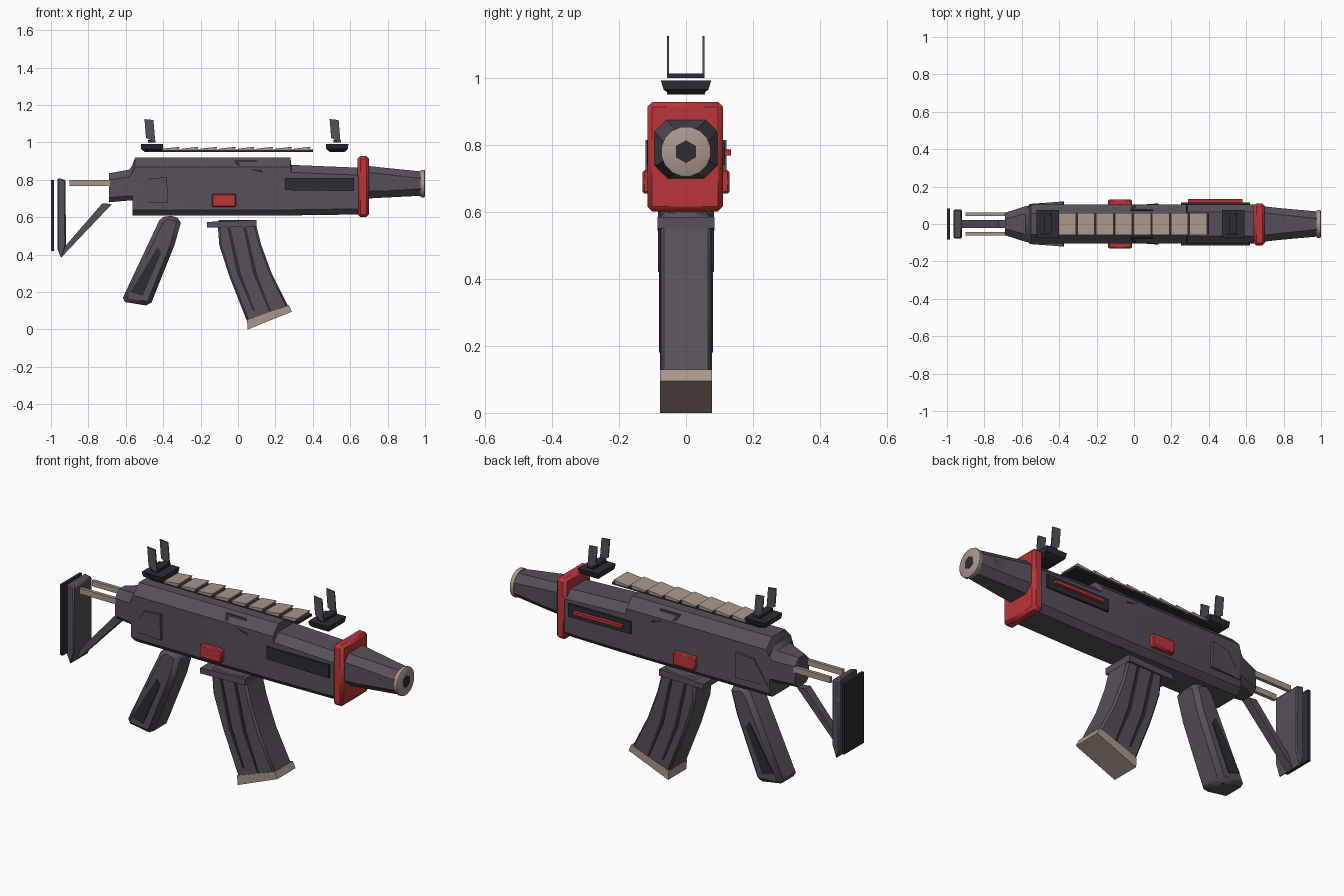
import bpy, bmesh, math

if "Cube" in bpy.data.objects:
    bpy.data.objects.remove(bpy.data.objects["Cube"], do_unlink=True)


def material(name, r, g, b):
    m = bpy.data.materials.new(name)
    m.use_nodes = True
    m.diffuse_color = (r, g, b, 1)
    node = next(n for n in m.node_tree.nodes if n.type == 'BSDF_PRINCIPLED')
    node.inputs["Base Color"].default_value = (r, g, b, 1)
    node.inputs["Roughness"].default_value = 0.7
    return m


GREY = material("plum_grey", 0.095, 0.08, 0.1)
DARK = material("dark_slate", 0.025, 0.025, 0.032)
RED = material("red", 0.5, 0.035, 0.042)
TAN = material("tan", 0.4, 0.31, 0.265)


def finish(name, bm, mat, bevel=0):
    bmesh.ops.recalc_face_normals(bm, faces=bm.faces)
    mesh = bpy.data.meshes.new(name)
    bm.to_mesh(mesh)
    bm.free()
    mesh.materials.append(mat)
    ob = bpy.data.objects.new(name, mesh)
    bpy.context.scene.collection.objects.link(ob)
    if bevel:
        mod = ob.modifiers.new("bevel", 'BEVEL')
        mod.width = bevel
        mod.segments = 1
    bpy.ops.object.select_all(action='DESELECT')
    ob.select_set(True)
    bpy.context.view_layer.objects.active = ob
    bpy.ops.object.shade_smooth_by_angle(angle=math.radians(35))
    return ob


def skin(bm, rings):
    """Join rings of equal length into a closed solid."""
    vs = [[bm.verts.new(p) for p in ring] for ring in rings]
    n = len(vs[0])
    for a, b in zip(vs, vs[1:]):
        for i in range(n):
            bm.faces.new((a[i], a[(i + 1) % n], b[(i + 1) % n], b[i]))
    bm.faces.new(vs[0])
    bm.faces.new(vs[-1])


def prism(name, outline, y0, y1, mat, bevel=0):
    """Side outline in x, z swept over y; y0 and y1 may depend on (x, z)."""
    at = lambda y, p: y(*p) if callable(y) else y
    bm = bmesh.new()
    skin(bm, [[(x, at(y, (x, z)), z) for x, z in outline] for y in (y0, y1)])
    return finish(name, bm, mat, bevel)


def box(name, x0, x1, y0, y1, z0, z1, mat, bevel=0):
    return prism(name, [(x0, z0), (x1, z0), (x1, z1), (x0, z1)], y0, y1, mat, bevel)


def loft(name, stations, mat):
    """Eight-sided sections: x, low z, high z, half width, low and high chamfer."""
    bm = bmesh.new()
    skin(bm, [[(x, -w + c, lo), (x, w - c, lo), (x, w, lo + c), (x, w, hi - d),
               (x, w - d, hi), (x, -w + d, hi), (x, -w, hi - d), (x, -w, lo + c)]
              for x, lo, hi, w, c, d in stations])
    return finish(name, bm, mat)


def tube(name, profile, z, mat, sides=16):
    """Turned part along x from (x, radius) pairs."""
    bm = bmesh.new()
    turn = [2 * math.pi * (i + 0.5) / sides for i in range(sides)]
    skin(bm, [[(x, r * math.cos(a), z + r * math.sin(a)) for a in turn] for x, r in profile])
    return finish(name, bm, mat)


# Main housing, rear cap and barrel shroud
loft("body", [(-0.565, 0.61, 0.88, 0.1, 0.03, 0.045), (-0.55, 0.61, 0.92, 0.105, 0.03, 0.05),
              (0.28, 0.61, 0.92, 0.105, 0.03, 0.05), (0.285, 0.61, 0.88, 0.105, 0.03, 0.04),
              (0.65, 0.615, 0.865, 0.105, 0.03, 0.04)], GREY)
loft("rear_cap", [(-0.69, 0.68, 0.835, 0.06, 0.025, 0.035),
                  (-0.58, 0.69, 0.855, 0.095, 0.025, 0.04),
                  (-0.55, 0.69, 0.9, 0.1, 0.025, 0.04)], GREY)
loft("barrel_shroud", [(0.69, 0.7, 0.875, 0.095, 0.04, 0.035),
                       (0.78, 0.705, 0.865, 0.085, 0.035, 0.035),
                       (0.98, 0.715, 0.845, 0.067, 0.038, 0.038)], GREY)
box("front_collar", 0.64, 0.7, -0.115, 0.11, 0.602, 0.928, RED, 0.014)
tube("muzzle_ring", [(0.976, 0.072), (0.982, 0.075), (0.996, 0.075), (1.0, 0.068)], 0.78, TAN)
tube("muzzle_bore", [(0.99, 0.034), (1.001, 0.034)], 0.78, DARK, 6)

# Details repeated on both flanks
for side, s in (("right", -1), ("left", 1)):
    def flank(name, outline, inner, outer, mat, bevel=0):
        out = (lambda x, z: s * outer(x, z)) if callable(outer) else s * outer
        return prism(side + "_" + name, outline, s * inner, out, mat, bevel)

    flank("button", [(-0.14, 0.655), (-0.01, 0.655), (-0.01, 0.725), (-0.14, 0.725)],
          0.09, 0.13, RED, 0.006)
    flank("vent_panel", [(0.25, 0.745), (0.62, 0.74), (0.62, 0.81), (0.25, 0.81)],
          0.095, 0.116, DARK)
    flank("rear_wedge", [(-0.56, 0.68), (-0.48, 0.805), (-0.38, 0.815), (-0.375, 0.68)],
          0.08, lambda x, z: 0.107 + 0.075 * (x + 0.56), GREY)
    flank("top_port", [(-0.02, 0.905), (0.1, 0.905), (0.13, 0.84), (-0.01, 0.88)],
          0.05, lambda x, z: 0.11 - max(0, z - 0.87), DARK)
    flank("shroud_mark", [(0.83, 0.76), (0.91, 0.765), (0.91, 0.8), (0.85, 0.81)],
          0.04, lambda x, z: 0.085 - 0.09 * (x - 0.78), DARK)
    flank("grip_panel", [(-0.43, 0.44), (-0.41, 0.41), (-0.51, 0.18), (-0.575, 0.2)],
          0.05, 0.08, DARK)
    for k, dx in enumerate((-0.01, 0.075)):
        flank("magazine_groove_%d" % k,
              [(dx - 0.05, 0.56), (dx - 0.035, 0.56), (dx + 0.025, 0.3), (dx + 0.1, 0.1),
               (dx + 0.09, 0.1), (dx + 0.005, 0.3)], 0.06, 0.078, DARK)
    box(side + "_stock_rod", -0.9, -0.66, s * 0.053 - 0.009, s * 0.053 + 0.009,
        0.768, 0.798, TAN)

prism("vent_stripe", [(0.29, 0.772), (0.58, 0.768), (0.58, 0.784), (0.29, 0.787)],
      0.1, 0.134, RED)

# Pistol grip
prism("grip", [(-0.42, 0.585), (-0.38, 0.615), (-0.3, 0.59), (-0.34, 0.45),
               (-0.47, 0.125), (-0.625, 0.15)], -0.075, 0.075, GREY, 0.022)

# Curved magazine with its lip and foot
prism("magazine", [(-0.11, 0.585), (0.09, 0.585), (0.125, 0.45), (0.18, 0.3), (0.27, 0.12),
                   (0.05, 0.04), (-0.045, 0.28), (-0.1, 0.45)], -0.075, 0.075, GREY, 0.01)
prism("magazine_lip", [(-0.165, 0.575), (0.1, 0.585), (0.1, 0.55), (-0.165, 0.545)],
      -0.085, 0.085, GREY)
prism("magazine_foot", [(0.052, 0.0), (0.288, 0.095), (0.272, 0.13), (0.048, 0.05)],
      -0.077, 0.077, TAN)

# Top rail with slanted teeth
box("rail_base", -0.48, 0.4, -0.056, 0.056, 0.95, 0.962, DARK)
for i in range(8):
    x = -0.395 + i * 0.1
    prism("rail_tooth_%d" % i, [(x, 0.96), (x + 0.075, 0.96), (x + 0.085, 0.977), (x - 0.005, 0.967)],
          -0.058, 0.058, TAN)

# Rear and front sights
for name, x in (("rear", -0.46), ("front", 0.53)):
    bm = bmesh.new()
    skin(bm, [[(x - a, -w, z), (x + a, -w, z), (x + a, w, z), (x - a, w, z)]
              for z, a, w in ((0.95, 0.04, 0.045), (0.965, 0.058, 0.067), (0.992, 0.06, 0.075))])
    finish(name + "_sight_base", bm, DARK)
    box(name + "_sight_bridge", x - 0.02, x + 0.02, -0.055, 0.055, 1.0, 1.014, DARK)
    for side, y in (("right", -0.054), ("left", 0.052)):
        prism("%s_sight_%s_post" % (name, side),
              [(x - 0.04, 1.125), (x + 0.008, 1.12), (x + 0.018, 1.0), (x - 0.032, 1.025)],
              y - 0.003, y + 0.003, GREY)

# Folding stock
prism("stock_frame", [(-0.965, 0.81), (-0.922, 0.8), (-0.92, 0.45), (-0.945, 0.38),
                      (-0.965, 0.43)], -0.078, 0.078, GREY, 0.006)
box("butt_plate", -1.0, -0.984, -0.083, 0.083, 0.42, 0.8, DARK)
prism("stock_strut", [(-0.945, 0.385), (-0.675, 0.67), (-0.725, 0.675), (-0.92, 0.45)],
      -0.022, 0.022, GREY)
